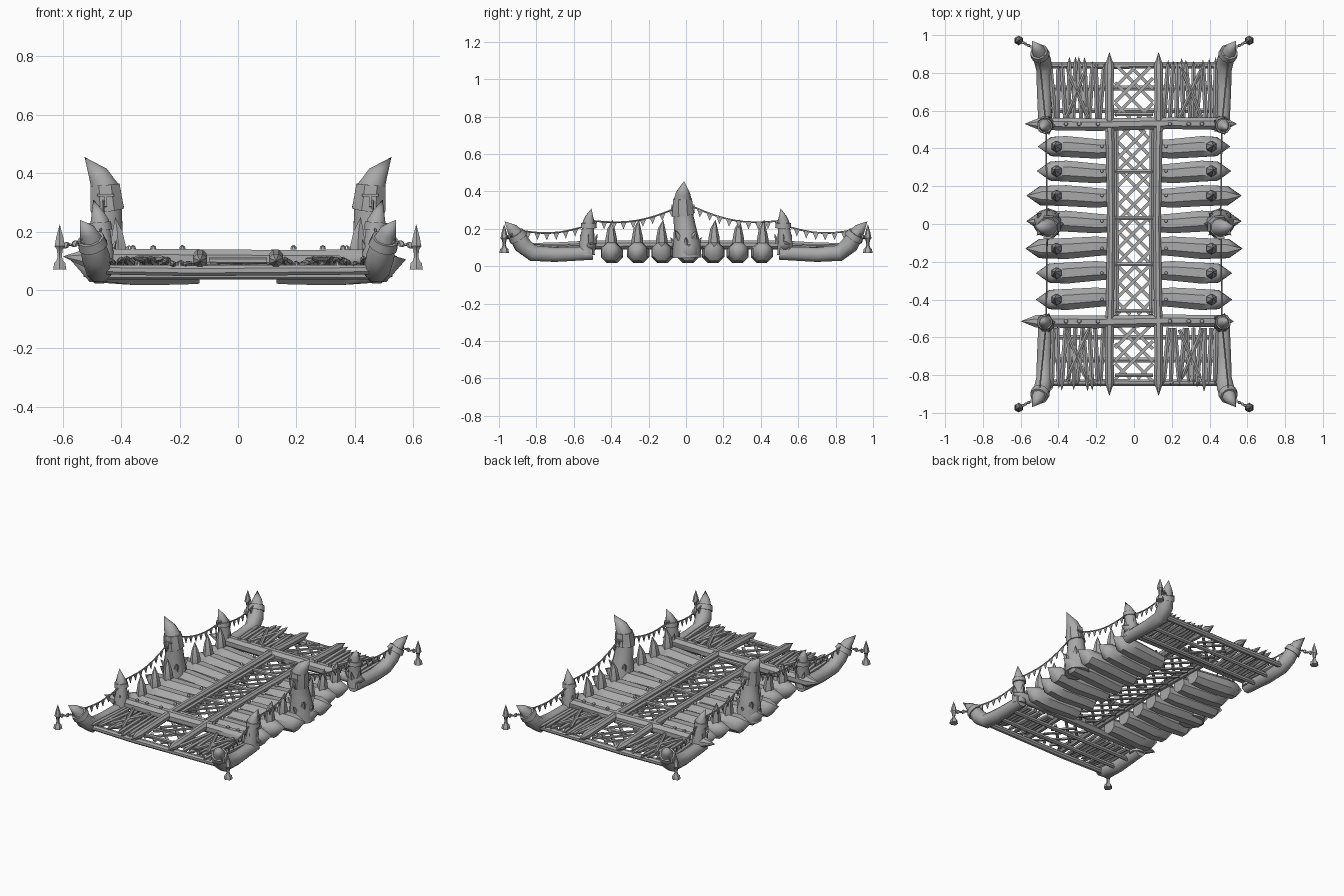
import bpy, bmesh, math, random
from mathutils import Vector

random.seed(4)
cube = bpy.data.objects.get("Cube")
if cube:
    bpy.data.objects.remove(cube)

grey = bpy.data.materials.new("weathered_grey")
grey.use_nodes = True
GREY = (0.4, 0.4, 0.4, 1)
grey.diffuse_color = GREY
grey.node_tree.nodes["Principled BSDF"].inputs["Base Color"].default_value = GREY


def finish(name, bm, angle=40):
    bmesh.ops.recalc_face_normals(bm, faces=bm.faces)
    mesh = bpy.data.meshes.new(name)
    bm.to_mesh(mesh)
    bm.free()
    mesh.materials.append(grey)
    obj = bpy.data.objects.new(name, mesh)
    bpy.context.collection.objects.link(obj)
    bpy.ops.object.select_all(action='DESELECT')
    obj.select_set(True)
    bpy.context.view_layer.objects.active = obj
    bpy.ops.object.shade_smooth_by_angle(angle=math.radians(angle))
    return obj


def sweep(bm, pts, radii, sides=8, flat=1.0):
    """Sweep a ring along a path; radius 0 makes a point, flat squashes it."""
    pts = [Vector(p) for p in pts]
    axis = (pts[-1] - pts[0]).normalized()
    ref = Vector((0, 0, 1)) if abs(axis.z) < 0.8 else Vector((0, 1, 0))
    rings = []
    for i, (p, r) in enumerate(zip(pts, radii)):
        t = (pts[min(i + 1, len(pts) - 1)] - pts[max(i - 1, 0)]).normalized()
        u = t.cross(ref).normalized()
        v = u.cross(t)
        if r == 0:
            rings.append([bm.verts.new(p)])
            continue
        ring = []
        for k in range(sides):
            a = math.tau * (k + 0.5) / sides
            ring.append(bm.verts.new(p + r * (u * math.cos(a) + v * math.sin(a) * flat)))
        rings.append(ring)
    for a, b in zip(rings, rings[1:]):
        for k in range(sides):
            j = (k + 1) % sides
            if len(a) == 1:
                bm.faces.new((a[0], b[k], b[j]))
            elif len(b) == 1:
                bm.faces.new((a[k], a[j], b[0]))
            else:
                bm.faces.new((a[k], a[j], b[j], b[k]))
    for ring in (rings[0], rings[-1]):
        if len(ring) > 1:
            bm.faces.new(ring)


def tube(name, pts, radii, sides=8, flat=1.0, angle=40):
    bm = bmesh.new()
    sweep(bm, pts, radii, sides, flat)
    return finish(name, bm, angle)


def bar(bm, a, b, r, sides=6, flat=1.0):
    sweep(bm, (a, b), (r, r), sides, flat)


def stick(bm, a, b, r):
    """Round stick with a sharpened far end."""
    a, b = Vector(a), Vector(b)
    sweep(bm, (a, a.lerp(b, 0.5), a.lerp(b, 0.88), b), (r, r * 1.15, r, 0), 6)


def studs(name, places, r=0.012):
    bm = bmesh.new()
    for p in places:
        p = Vector(p)
        sweep(bm, (p, p + Vector((0, 0, 0.01)), p + Vector((0, 0, 0.016))), (r, r * 0.8, 0), 8)
    finish(name, bm)


def lattice(name, y0, y1, z):
    bm = bmesh.new()
    y, i = y0, 0
    while y < y1 - 0.04:
        for s in (1, -1):
            j = random.uniform(-0.015, 0.015)
            run = min(0.2, y1 - y)
            bar(bm, (-s * 0.1, y + j, z + s * 0.006), (s * (0.2 * run / 0.2 - 0.1), y + run + j, z + s * 0.006), 0.012, 4, 0.5)
        if i % 3 == 0:
            bar(bm, (-0.1, y + 0.02, z + 0.015), (0.1, y + 0.02, z + 0.015), 0.011)
        y += 0.082
        i += 1
    # short corner braces at the start of the strip
    for s in (1, -1):
        bar(bm, (s * 0.02, y0, z), (s * 0.1, y0 + 0.08, z), 0.012, 4, 0.5)
    finish(name, bm)


# Sharpened hull logs with a spike on each
rows = [(0.41, 0.51), (0.28, 0.515), (0.15, 0.57), (0.015, 0.57), (-0.13, 0.575), (-0.26, 0.52), (-0.4, 0.52)]
for n, (y, tip) in enumerate(rows):
    for side, s in (("left", 1), ("right", -1)):
        dy = -0.012 if y > 0 else 0.012
        tube(f"hull_log_{side}_{n}",
             [(s * 0.13, y + dy, 0.068), (s * 0.2, y + dy, 0.07), (s * 0.36, y, 0.073),
              (s * (tip - 0.075), y, 0.078), (s * tip, y, 0.105)],
             [0.05, 0.056, 0.06, 0.055, 0], 8)
        if abs(y) > 0.05:
            x = s * 0.41
            tube(f"log_spike_{side}_{n}",
                 [(x, y, 0.1), (x, y, 0.15), (x + s * 0.003, y, 0.2), (x + s * 0.01, y + 0.008, 0.25)],
                 [0.032, 0.03, 0.02, 0], 6)
    studs(f"log_studs_{n}", [(s * 0.17, y, 0.122) for s in (1, -1)], 0.009)

# Cross beams
for name, y, x0, x1 in (("back", 0.53, -0.58, 0.545), ("front", -0.515, -0.6, 0.53)):
    tube(f"cross_beam_{name}",
         [(x0, y, 0.115), (x0 + 0.08, y, 0.108), (-0.2, y - 0.004, 0.107), (0.2, y + 0.004, 0.105),
          (x1 - 0.06, y, 0.108), (x1, y, 0.115)], [0, 0.035, 0.036, 0.034, 0.035, 0], 8)
    studs(f"cross_beam_studs_{name}", [(s * x, y, 0.139) for s in (1, -1) for x in (0.19, 0.29, 0.36)])

# Walkway rails and lattice
for side, s in (("left", 1), ("right", -1)):
    tube(f"walkway_rail_{side}", [(s * 0.128, -0.5, 0.115), (s * 0.122, 0, 0.118), (s * 0.128, 0.51, 0.115)],
         [0.024, 0.022, 0.025], 8)
    tube(f"walkway_inner_rail_{side}", [(s * 0.092, -0.48, 0.11), (s * 0.094, 0.5, 0.11)], [0.014, 0.014], 6)
    for end, e in (("back", 1), ("front", -1)):
        tube(f"deck_rail_{side}_{end}",
             [(s * 0.13, e * 0.49, 0.115), (s * 0.13, e * 0.7, 0.105), (s * 0.13, e * 0.84, 0.1), (s * 0.13, e * 0.91, 0.1)],
             [0.026, 0.024, 0.026, 0], 8)
lattice("walkway_lattice", -0.48, 0.5, 0.1)
lattice("deck_lattice_back", 0.56, 0.83, 0.085)
lattice("deck_lattice_front", -0.82, -0.55, 0.085)

for end, e in (("back", 1), ("front", -1)):
    # End beam and the supports under the deck
    y = e * 0.84
    tube(f"end_beam_{end}", [(-0.46, y, 0.07), (-0.15, y, 0.066), (0.15, y, 0.068), (0.46, y, 0.07)],
         [0.018, 0.02, 0.019, 0.018], 8)
    studs(f"end_beam_studs_{end}", [(s * x, y, 0.083) for s in (1, -1) for x in (0.2, 0.34)], 0.01)
    bm = bmesh.new()
    for y in (0.6, 0.72):
        bar(bm, (-0.46, e * y, 0.05), (0.46, e * y, 0.05), 0.014)
    finish(f"deck_support_{end}", bm)

    for side, s in (("left", 1), ("right", -1)):
        # Rough sticks of the end deck
        bm = bmesh.new()
        for i in range(10):
            x = 0.17 + i * 0.029
            j = random.uniform(-0.014, 0.014)
            stick(bm, (s * (x - j), e * 0.55, 0.085),
                  (s * (x + j), e * random.uniform(0.84, 0.89), 0.085 + random.uniform(0, 0.025)), 0.0125)
        for a, b in ((0.24, 0.36), (0.36, 0.25)):
            stick(bm, (s * a, e * 0.56, 0.102), (s * b, e * 0.83, 0.108), 0.011)
        finish(f"deck_sticks_{side}_{end}", bm)

        # Side log that bends up into a horn
        horn = [(0.47, 0.5, 0.07), (0.475, 0.7, 0.062), (0.475, 0.82, 0.07), (0.487, 0.875, 0.115),
                (0.5, 0.905, 0.165), (0.513, 0.93, 0.2), (0.54, 0.97, 0.24)]
        tube(f"side_horn_{side}_{end}", [(s * x, e * y, z) for x, y, z in horn],
             [0.038, 0.042, 0.046, 0.048, 0.042, 0.03, 0], 8, angle=50)
        tube(f"horn_band_{side}_{end}", [(s * 0.496, e * 0.895, 0.15), (s * 0.504, e * 0.912, 0.176)], [0.052, 0.047], 10)

        # Chain and hanging bell with its spike
        bm = bmesh.new()
        a, b = Vector((s * 0.52, e * 0.925, 0.17)), Vector((s * 0.61, e * 0.972, 0.155))
        for i in range(6):
            p, q = a.lerp(b, i / 6), a.lerp(b, (i + 1.1) / 6)
            p.z -= 0.012 * math.sin(math.pi * i / 6)
            sweep(bm, (p, p.lerp(q, 0.5), q), (0.004, 0.011, 0.004), 4, 0.5 if i % 2 else 1.6)
        finish(f"chain_{side}_{end}", bm)
        x, y = s * 0.61, e * 0.972
        tube(f"bell_{side}_{end}", [(x, y, z) for z in (0.07, 0.092, 0.1, 0.115, 0.14, 0.15, 0.18, 0.225)],
             [0.026, 0.022, 0.013, 0.008, 0.012, 0.02, 0.014, 0], 6)

        # Corner post with a fang and a band
        px, py = 0.465, e * 0.52
        tube(f"corner_post_{side}_{end}",
             [(s * (px + dx), py + e * dy, z) for dx, dy, z in
              ((0, 0.01, 0.06), (0, 0.01, 0.13), (0.004, 0.005, 0.19), (0.008, 0, 0.235), (0.016, -0.004, 0.265), (0.03, -0.015, 0.31))],
             [0.046, 0.042, 0.036, 0.034, 0.022, 0], 8, angle=50)
        tube(f"post_band_{side}_{end}", [(s * (px + 0.006), py, 0.205), (s * (px + 0.008), py, 0.232)], [0.043, 0.04], 10)
        bm = bmesh.new()
        for k in range(5):
            a = math.tau * k / 5
            d = Vector((math.cos(a), math.sin(a), 0))
            c = Vector((s * px, py, 0.125))
            sweep(bm, (c + d * 0.03, c + d * 0.05 + Vector((0, 0, 0.05))), (0.016, 0), 5)
        finish(f"post_thorns_{side}_{end}", bm)

for side, s in (("left", 1), ("right", -1)):
    # Great post in the middle of each side
    path = [(0.455, 0.005, 0.045), (0.455, 0.003, 0.12), (0.452, -0.005, 0.2), (0.447, -0.015, 0.28),
            (0.455, -0.018, 0.35), (0.478, -0.016, 0.395), (0.525, -0.01, 0.455)]
    tube(f"great_post_{side}", [(s * x, y, z) for x, y, z in path],
         [0.078, 0.074, 0.06, 0.052, 0.05, 0.037, 0], 10, angle=50)
    tube(f"great_post_hood_{side}", [(s * 0.447, -0.014, 0.275), (s * 0.45, -0.017, 0.3), (s * 0.455, -0.018, 0.36)],
         [0.062, 0.06, 0.054], 8, angle=30)
    bm = bmesh.new()
    for k in range(8):
        a = math.tau * k / 8
        d = Vector((math.cos(a), math.sin(a), 0))
        c = Vector((s * 0.455, 0, 0.11 + 0.04 * (k % 2)))
        sweep(bm, (c + d * 0.05, c + d * 0.085 + Vector((0, 0, 0.045))), (0.024, 0), 5)
    finish(f"great_post_thorns_{side}", bm)
    # Brow and nose bars on the front and back of the hood
    bm = bmesh.new()
    for e in (1, -1):
        y = -0.017 + e * 0.057
        bar(bm, (s * 0.425, y, 0.325), (s * 0.48, y, 0.325), 0.006, 4)
        bar(bm, (s * 0.452, y, 0.32), (s * 0.452, y + e * 0.003, 0.285), 0.006, 4)
    finish(f"great_post_brow_{side}", bm)

    # Rope and pennants sagging between the posts
    for end, e in (("back", 1), ("front", -1)):
        rope, flags = bmesh.new(), bmesh.new()
        spans = ((Vector((s * 0.46, 0, 0.335)), Vector((s * 0.465, e * 0.52, 0.245)), 0.045, 10),
                 (Vector((s * 0.465, e * 0.52, 0.22)), Vector((s * 0.505, e * 0.925, 0.2)), 0.032, 8))
        for a, b, sag, n in spans:
            pts = []
            for i in range(n + 1):
                t = i / n
                p = a.lerp(b, t)
                p.z -= sag * math.sin(math.pi * t)
                pts.append(p)
            sweep(rope, pts, [0.0045] * len(pts), 5)
            for p, q in zip(pts[1:-1], pts[2:]):
                l, r = p.lerp(q, 0.1), p.lerp(q, 0.75)
                low = (l + r) / 2 - Vector((0, 0, 0.04))
                w = Vector((0.002, 0, 0))
                f = [flags.verts.new(v + w) for v in (l, r, low)]
                g = [flags.verts.new(v - w) for v in (l, r, low)]
                flags.faces.new(f)
                flags.faces.new(g)
                for k in range(3):
                    flags.faces.new((f[k], f[(k + 1) % 3], g[(k + 1) % 3], g[k]))
        finish(f"rope_{side}_{end}", rope)
        finish(f"pennants_{side}_{end}", flags, 30)
